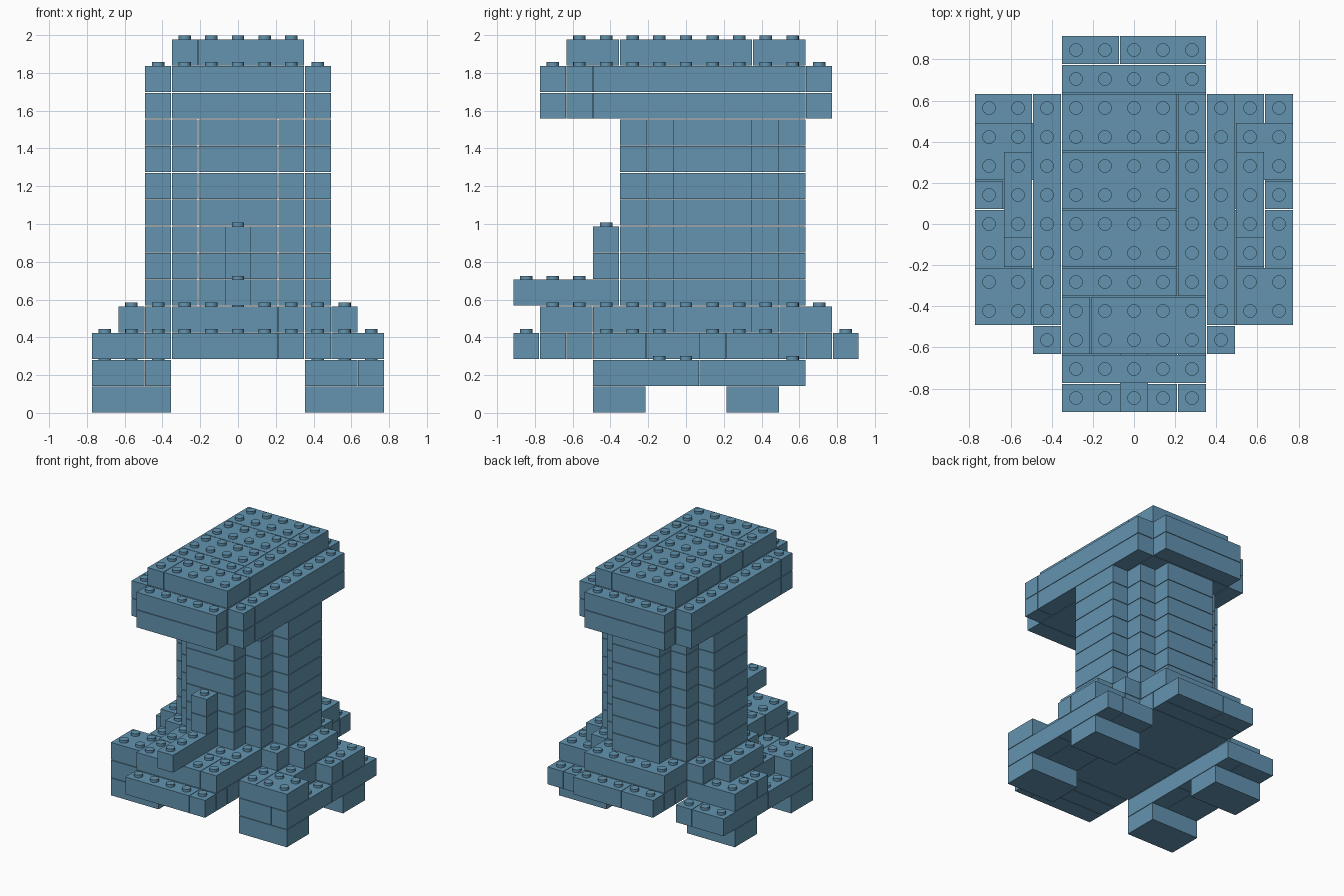
import bpy
import bmesh
from mathutils import Matrix, Vector

cube = bpy.data.objects.get("Cube")
if cube:
    bpy.data.objects.remove(cube, do_unlink=True)

PITCH, LAYER, GAP = 0.141, 0.1414, 0.002
STUD_R, STUD_H = 0.033, 0.021

mat = bpy.data.materials.new("slate_blue")
mat.use_nodes = True
COLOR = (0.125, 0.295, 0.435, 1)
mat.diffuse_color = COLOR
mat.node_tree.nodes["Principled BSDF"].inputs["Base Color"].default_value = COLOR


def mirror(rects):
    """Add the copy of every brick on the other side of x = 0."""
    return rects + [(-x1, -x0, y0, y1) for x0, x1, y0, y1 in rects]


# Bricks are (first x, last x, first y, last y) in whole stud cells.
feet = mirror([(3, 5, -3, -2), (3, 5, 2, 3)])

legs = [(3, 4, -3, 0), (5, 5, -3, 0), (3, 4, 1, 4), (5, 5, 1, 4),
        (-5, -4, -3, 0), (-3, -3, -3, 0), (-5, -4, 1, 4), (-3, -3, 1, 4)]

base = [(-2, 1, -6, -6), (2, 2, -6, -6), (-2, 2, -5, -5), (-2, 2, -4, -4),
        (-2, 2, -3, 0), (-2, 2, 1, 4), (-2, 2, 5, 5),
        (-2, -1, 6, 6), (0, 2, 6, 6)]
base += mirror([(3, 3, -3, 3), (4, 5, -3, -2), (4, 4, -1, 1),
                (5, 5, 1, 1), (4, 5, 2, 3)])

step = [(-2, 1, -5, -4), (2, 2, -5, -4), (-2, 2, -3, 3), (-2, 2, 4, 5)]
step += mirror([(3, 3, -1, 3), (4, 4, 0, 2)])

column = [(-1, 1, -2, 4)] + mirror([(2, 2, -1, 3), (3, 3, 0, 2)])

ledge = [(-2, 2, -5, -5), (-2, 2, -4, 4), (-2, 2, 5, 5)]
ledge += mirror([(3, 3, -4, -4), (3, 3, -3, 4)])

roof = [(-2, -2, -4, -3), (-1, 2, -4, -3), (-2, 1, -2, -2), (-2, 1, -1, 0),
        (-2, 1, 1, 2), (-2, 1, 3, 4), (2, 2, -2, 2), (2, 2, 3, 4)]

# Name, first layer, last layer, bricks
PARTS = [
    ("feet", 0, 0, feet),
    ("legs", 1, 1, legs),
    ("base_slab", 2, 2, base),
    ("step_slab", 3, 3, step),
    ("front_beam", 4, 4, [(0, 0, -6, -3)]),
    ("front_post", 5, 6, [(0, 0, -3, -3)]),
    ("column", 4, 10, column),
    ("ledge", 11, 12, ledge),
    ("roof", 13, 13, roof),
]


def cells(rect):
    x0, x1, y0, y1 = rect
    return [(x, y) for x in range(x0, x1 + 1) for y in range(y0, y1 + 1)]


filled = {(x, y, k) for _, lo, hi, rects in PARTS for r in rects
          for x, y in cells(r) for k in range(lo, hi + 1)}


def add_brick(bm, rect, k):
    x0, x1, y0, y1 = rect
    size = Vector(((x1 - x0 + 1) * PITCH, (y1 - y0 + 1) * PITCH, LAYER))
    size -= Vector((2, 2, 2)) * GAP
    centre = Vector(((x0 + x1) / 2 * PITCH, (y0 + y1) / 2 * PITCH,
                     (k + 0.5) * LAYER))
    bmesh.ops.create_cube(bm, size=1, matrix=Matrix.Translation(centre)
                          @ Matrix.Diagonal(size).to_4x4())
    # Studs only where nothing sits on top
    for x, y in cells(rect):
        if (x, y, k + 1) not in filled:
            spot = Vector((x * PITCH, y * PITCH,
                           (k + 1) * LAYER - GAP + STUD_H / 2))
            bmesh.ops.create_cone(bm, cap_ends=True, segments=16,
                                  radius1=STUD_R, radius2=STUD_R,
                                  depth=STUD_H,
                                  matrix=Matrix.Translation(spot))


for name, lo, hi, rects in PARTS:
    bm = bmesh.new()
    for k in range(lo, hi + 1):
        for rect in rects:
            add_brick(bm, rect, k)
    mesh = bpy.data.meshes.new(name)
    bm.to_mesh(mesh)
    bm.free()
    mesh.materials.append(mat)
    obj = bpy.data.objects.new(name, mesh)
    bpy.context.collection.objects.link(obj)
    bpy.ops.object.select_all(action="DESELECT")
    obj.select_set(True)
    bpy.context.view_layer.objects.active = obj
    bpy.ops.object.shade_smooth_by_angle()
